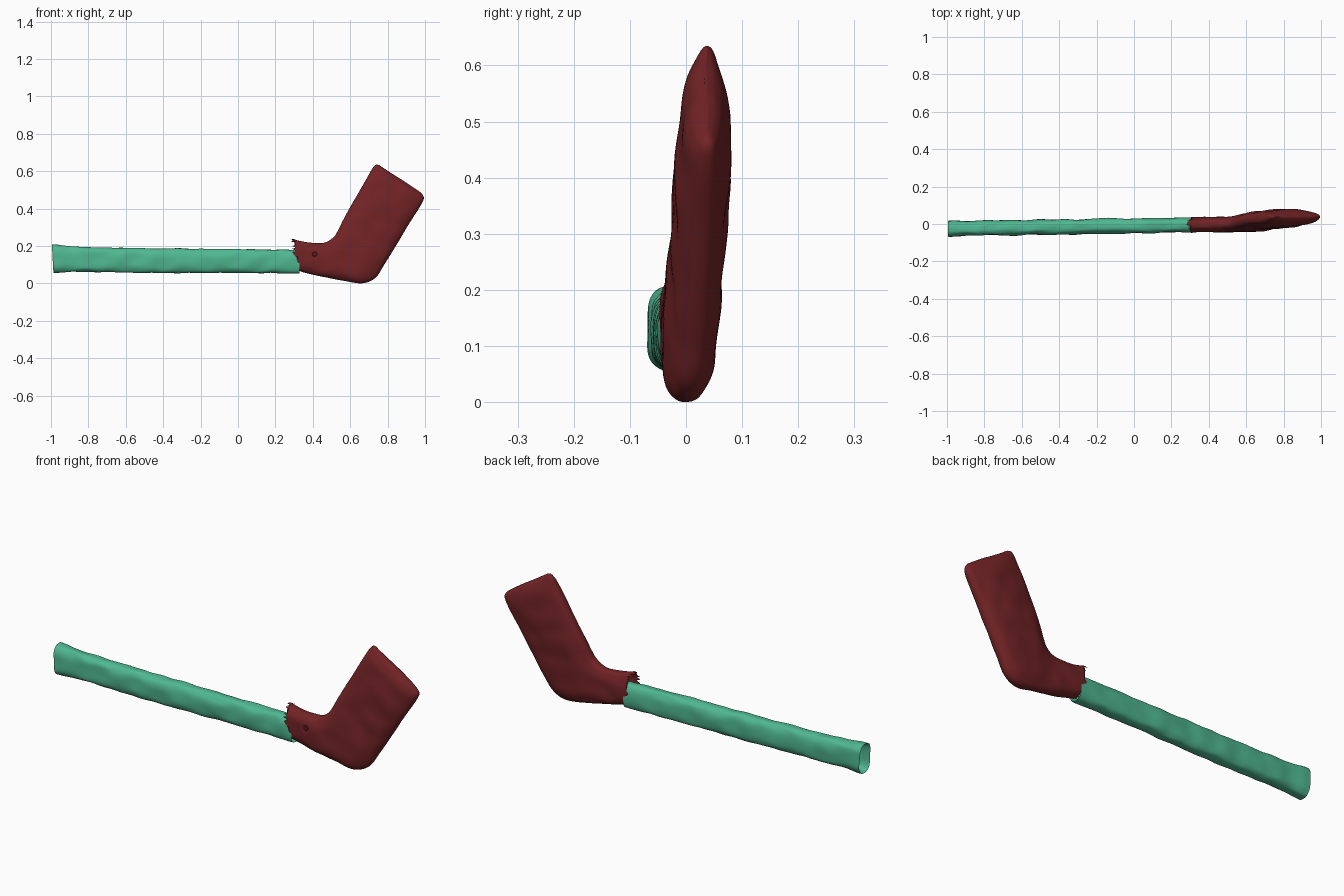
import bpy, bmesh, math, random
from mathutils import Vector, noise

if "Cube" in bpy.data.objects:
    bpy.data.objects.remove(bpy.data.objects["Cube"])

random.seed(4)
RING = 64


def material(name, rgb):
    m = bpy.data.materials.new(name)
    m.diffuse_color = (*rgb, 1)
    m.use_nodes = True
    m.node_tree.nodes["Principled BSDF"].inputs["Base Color"].default_value = m.diffuse_color
    return m


GREEN = material("green_cloth", (0.08, 0.48, 0.29))
RED = material("dark_red_cloth", (0.17, 0.017, 0.019))


def catmull(keys, steps):
    rows = []
    for i in range(len(keys) - 1):
        p = [keys[min(max(i + k, 0), len(keys) - 1)] for k in (-1, 0, 1, 2)]
        for s in range(steps):
            t = s / steps
            rows.append([0.5 * (2 * b + (c - a) * t + (2 * a - 5 * b + 4 * c - d) * t * t
                                + (3 * b - a - 3 * c + d) * t ** 3) for a, b, c, d in zip(*p)])
    return rows + [list(keys[-1])]


def spow(v, e):
    return math.copysign(abs(v) ** e, v)


def loft(name, keys, mat, steps, power, wrinkle=0.0, cap_end=False, ragged=0, dent=None):
    """Each key: upper edge x,z / lower edge x,z / centre y / half thickness."""
    bm = bmesh.new()
    rings = []
    jag = [random.uniform(-0.016, 0.016) for _ in range(RING)]
    for k, (ax, az, bx, bz, yc, h) in enumerate(catmull(keys, steps)):
        ring = []
        for j in range(RING):
            u = 2 * math.pi * j / RING
            c, s = spow(math.cos(u), 2 / power), spow(math.sin(u), 2 / power)
            f = (1 + c) / 2
            p = Vector((bx + (ax - bx) * f, yc + h * s, bz + (az - bz) * f))
            # soft cloth creases
            p.y += wrinkle * noise.noise(Vector((p.x * 11, s * 2, p.z * 11))) * abs(s)
            p.z += 0.6 * wrinkle * noise.noise(Vector((p.x * 14, s, c * 2)))
            if k == 0 and ragged:
                p.x += jag[j] * ragged
            if dent and s < 0:
                d = math.hypot(p.x - dent[0], p.z - dent[1])
                p.y += 0.012 * math.exp(-(d / 0.012) ** 2)
            ring.append(bm.verts.new(p))
        rings.append(ring)
    for r, q in zip(rings, rings[1:]):
        for j in range(RING):
            n = (j + 1) % RING
            bm.faces.new((r[j], r[n], q[n], q[j]))
    if cap_end:
        bm.faces.new(rings[-1])
    bmesh.ops.recalc_face_normals(bm, faces=bm.faces)
    me = bpy.data.meshes.new(name)
    bm.to_mesh(me)
    bm.free()
    me.materials.append(mat)
    for f in me.polygons:
        f.use_smooth = True
    ob = bpy.data.objects.new(name, me)
    bpy.context.collection.objects.link(ob)
    return ob


# long shaft sleeve with a slightly flared open end
loft("shaft_sleeve", [
    (-0.995, 0.208, -0.987, 0.055, -0.026, 0.045),
    (-0.96, 0.208, -0.96, 0.056, -0.025, 0.042),
    (-0.90, 0.198, -0.90, 0.061, -0.024, 0.040),
    (-0.75, 0.192, -0.75, 0.061, -0.022, 0.040),
    (-0.40, 0.187, -0.40, 0.056, -0.016, 0.040),
    (0.00, 0.183, 0.00, 0.056, -0.010, 0.040),
    (0.33, 0.178, 0.33, 0.052, -0.004, 0.039),
], GREEN, 20, 2.8, wrinkle=0.007)

# recessed inside of the open end
loft("sleeve_mouth", [
    (-0.993, 0.206, -0.985, 0.057, -0.026, 0.043),
    (-0.97, 0.198, -0.965, 0.064, -0.026, 0.033),
    (-0.945, 0.190, -0.945, 0.070, -0.025, 0.026),
], GREEN, 4, 2.8, cap_end=True)

# bent blade cover: ragged collar, heel, then the raised blade
loft("blade_cover", [
    (0.295, 0.237, 0.325, 0.068, -0.005, 0.041),
    (0.345, 0.224, 0.365, 0.055, -0.004, 0.041),
    (0.41, 0.215, 0.45, 0.036, -0.002, 0.042),
    (0.47, 0.222, 0.57, 0.013, 0.000, 0.044),
    (0.512, 0.248, 0.665, 0.001, 0.003, 0.047),
    (0.535, 0.285, 0.735, 0.030, 0.008, 0.048),
    (0.565, 0.345, 0.785, 0.105, 0.016, 0.049),
    (0.622, 0.445, 0.865, 0.235, 0.025, 0.049),
    (0.675, 0.540, 0.925, 0.335, 0.030, 0.048),
    (0.708, 0.597, 0.975, 0.415, 0.034, 0.042),
    (0.724, 0.622, 0.993, 0.450, 0.037, 0.031),
    (0.738, 0.634, 0.990, 0.470, 0.038, 0.018),
    (0.755, 0.632, 0.978, 0.486, 0.038, 0.004),
], RED, 10, 2.5, wrinkle=0.007, cap_end=True, ragged=1, dent=(0.41, 0.155))

# small eyelet on the front of the collar
bpy.ops.mesh.primitive_torus_add(location=(0.41, -0.040, 0.155), rotation=(math.pi / 2, 0, 0),
                                 major_radius=0.010, minor_radius=0.003,
                                 major_segments=20, minor_segments=8)
eyelet = bpy.context.object
eyelet.name = "collar_eyelet"
eyelet.data.materials.append(RED)
bpy.ops.object.shade_smooth()
